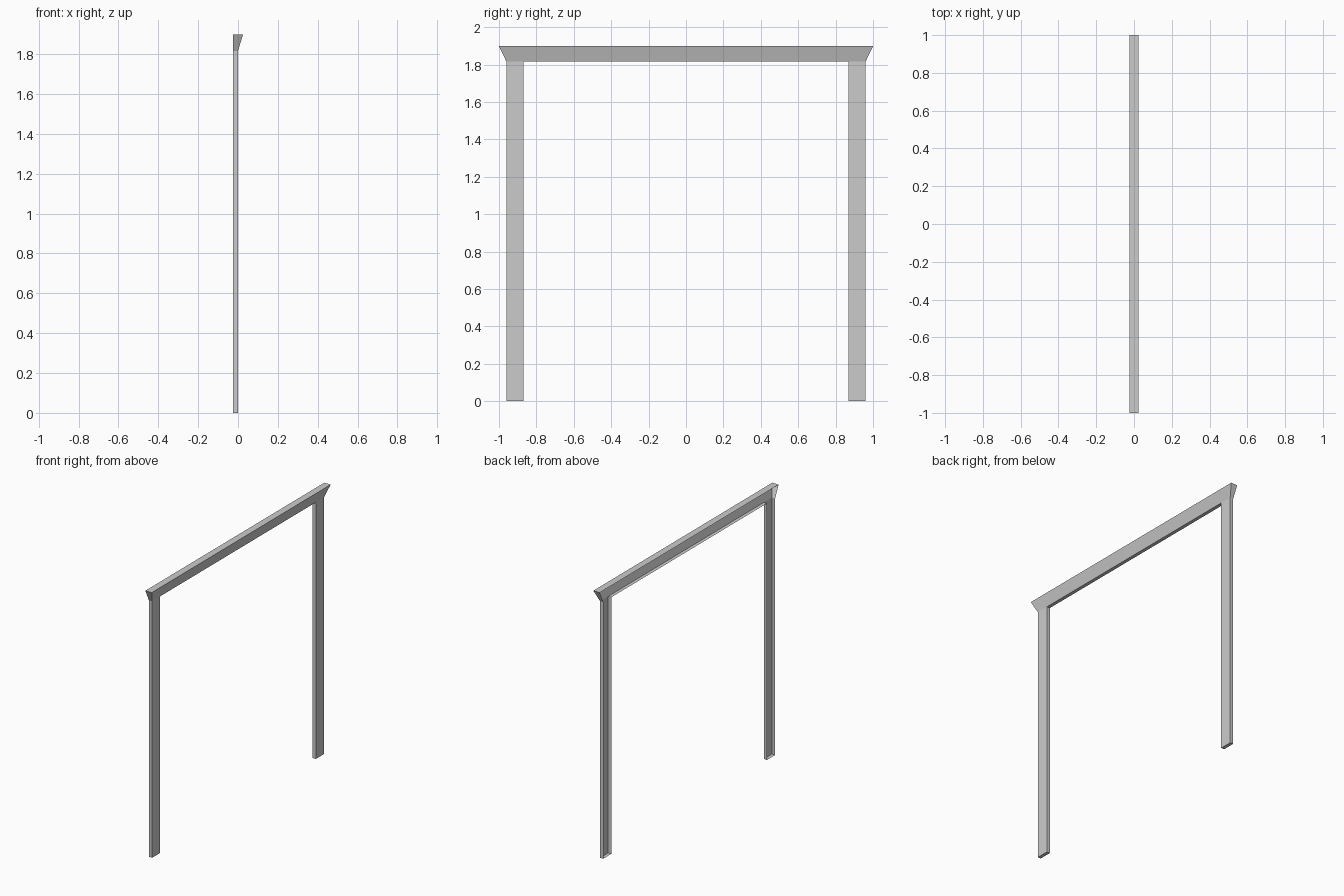
import bpy, bmesh

if "Cube" in bpy.data.objects:
    bpy.data.objects.remove(bpy.data.objects["Cube"])

BACK = -0.025    # open rear edge of the casing
FLARE = 0.025    # how far the lintel leans forward at its top
Z_LOW, Z_TOP = 1.815, 1.898

# Front outline of one half as (x, y, z), from top centre round to lower centre
outline = [
    (FLARE, 0.0, Z_TOP),
    (FLARE, 1.0, Z_TOP),
    (0.0, 0.96, Z_LOW),
    (0.0, 0.96, 0.0),
    (0.0, 0.87, 0.0),
    (0.0, 0.87, Z_LOW),
    (0.0, 0.0, Z_LOW),
]

bm = bmesh.new()
front = [bm.verts.new(p) for p in outline]
back = [bm.verts.new((BACK, y, z)) for x, y, z in outline]

# Leaning lintel face and flat post face
bm.faces.new([front[i] for i in (0, 6, 5, 2, 1)])
bm.faces.new([front[i] for i in (2, 5, 4, 3)])

# Rim walls running back from the outline; the rear stays open
for i in range(len(outline) - 1):
    bm.faces.new((front[i], front[i + 1], back[i + 1], back[i]))

# Make all normals consistent, with the front facing +x
bmesh.ops.recalc_face_normals(bm, faces=bm.faces[:])
bm.faces.ensure_lookup_table()
if bm.faces[1].normal.x < 0:
    bmesh.ops.reverse_faces(bm, faces=bm.faces[:])

mesh = bpy.data.meshes.new("door_casing")
bm.to_mesh(mesh)
bm.free()
casing = bpy.data.objects.new("door_casing", mesh)
bpy.context.collection.objects.link(casing)

# Mirror to the other side of the doorway
mirror = casing.modifiers.new("mirror", 'MIRROR')
mirror.use_axis = (False, True, False)
mirror.use_clip = True
